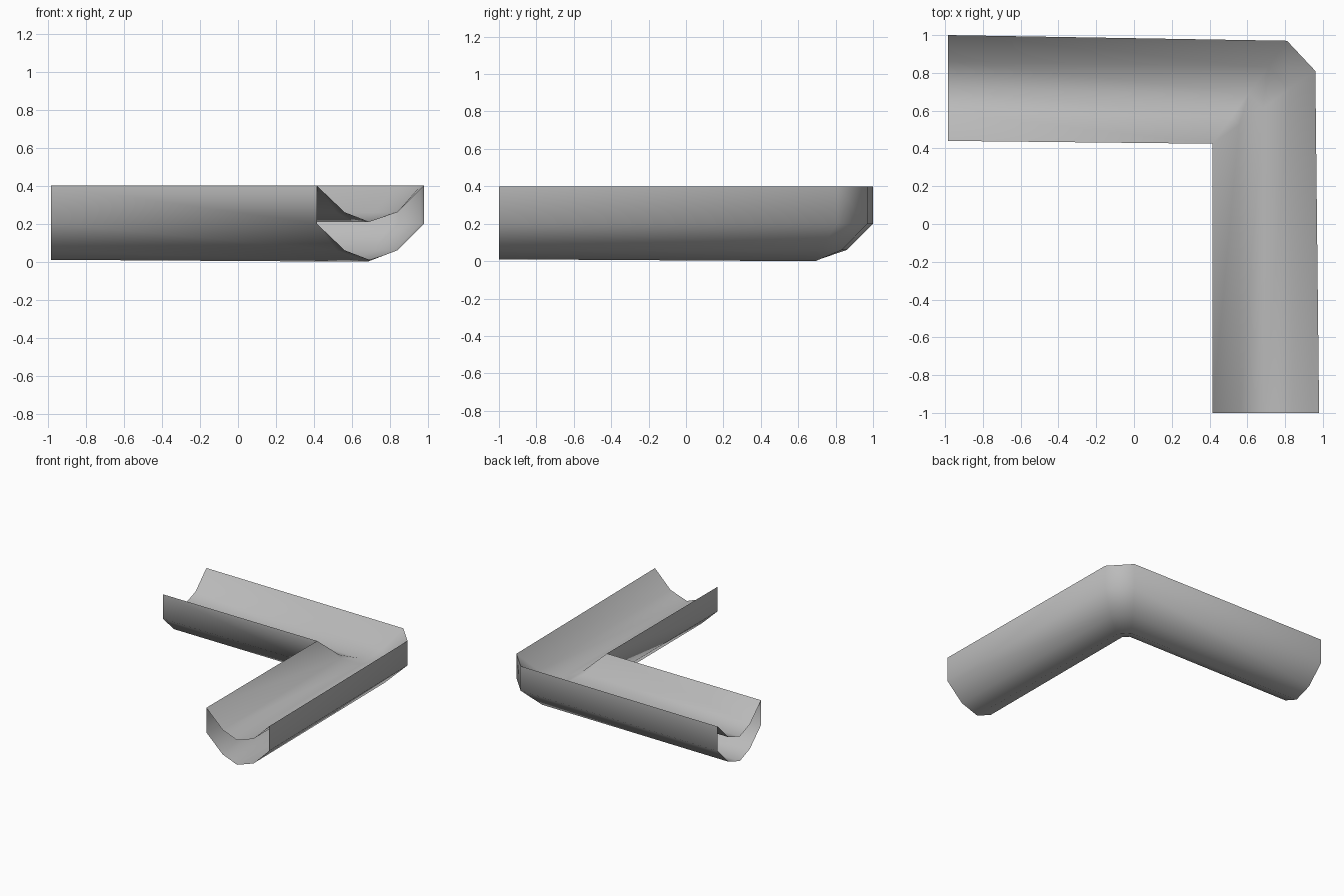
import bpy, bmesh, math
from mathutils import Vector

cube = bpy.data.objects.get("Cube")
if cube:
    bpy.data.objects.remove(cube, do_unlink=True)

# Plain grey finish
grey = bpy.data.materials.new("plain grey")
grey.use_nodes = True
colour = (0.5, 0.5, 0.5, 1)
grey.diffuse_color = colour
grey.node_tree.nodes["Principled BSDF"].inputs["Base Color"].default_value = colour

# Closed channel profile: (fraction from inner side to outer side, height)
outer = [(0, 0.4), (0, 0.2), (0.26, 0.06), (0.49, 0.005),
         (0.75, 0.06), (1, 0.2), (1, 0.4)]
inner = [(0.75, 0.26), (0.49, 0.21), (0.26, 0.26)]
profile = outer + inner

# Stations along the bend: plan position of the inner side and the outer side
stations = [
    ((-0.985, 0.44), (-0.985, 1.0)),
    ((0.415, 0.425), (0.81, 0.97)),
    ((0.415, 0.425), (0.96, 0.81)),
    ((0.415, -1.0), (0.98, -1.0)),
]

# Sweep the profile round the corner, leaving both ends open
bm = bmesh.new()
rings = []
for a, b in stations:
    a, b = Vector(a), Vector(b)
    rings.append([bm.verts.new((*a.lerp(b, t), z)) for t, z in profile])
count = len(profile)
for first, second in zip(rings, rings[1:]):
    for i in range(count):
        j = (i + 1) % count
        bm.faces.new((first[i], first[j], second[j], second[i]))
bmesh.ops.remove_doubles(bm, verts=bm.verts, dist=0.0005)
bmesh.ops.recalc_face_normals(bm, faces=bm.faces)

# Base of the bend rests on the ground
low = min(v.co.z for v in bm.verts)
for v in bm.verts:
    if v.co.z < low + 0.001:
        v.co.z = 0.0 if abs(v.co.x) < 0.9 and v.co.y > 0 else 0.01

mesh = bpy.data.meshes.new("corner_channel")
bm.to_mesh(mesh)
bm.free()
mesh.materials.append(grey)
channel = bpy.data.objects.new("corner_channel", mesh)
bpy.context.collection.objects.link(channel)

# Smooth walls with crisp rims
bpy.ops.object.select_all(action='DESELECT')
channel.select_set(True)
bpy.context.view_layer.objects.active = channel
bpy.ops.object.shade_smooth_by_angle(angle=math.radians(65))
